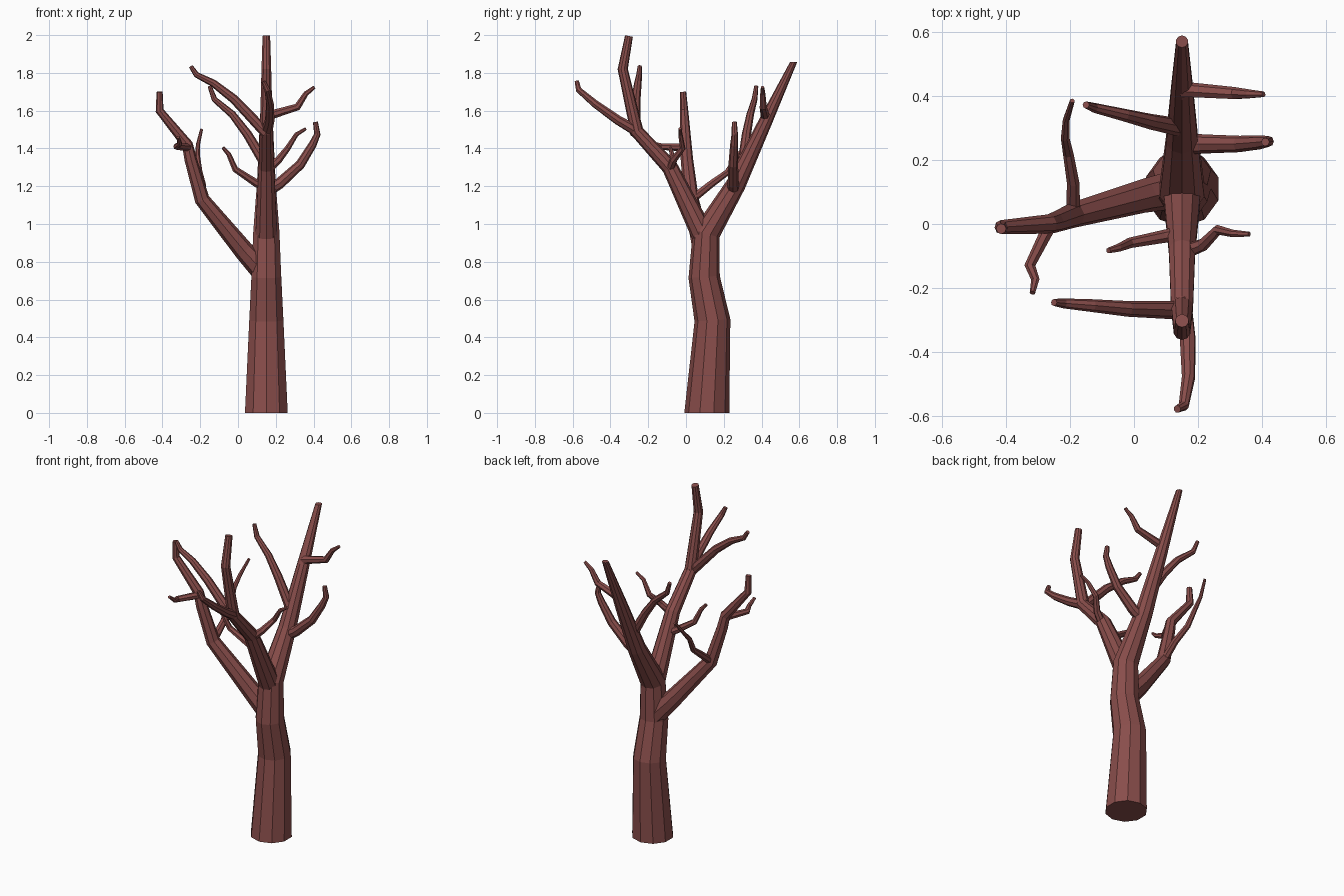
import bpy, bmesh, math
from mathutils import Vector

bark = bpy.data.materials.new("bark")
bark.diffuse_color = (0.25, 0.075, 0.07, 1)


def limb(name, pts, r0=None, r1=None, sides=8, flat_start=False, flat_end=False):
    """Tapered faceted tube through (x, y, z[, radius]) points, capped at both ends."""
    P = [Vector(p[:3]) for p in pts]
    n = len(P)
    if r0 is None:
        R = [p[3] for p in pts]
    else:
        R = [r0 + (r1 - r0) * i / (n - 1) for i in range(n)]
    seg = [(P[i + 1] - P[i]).normalized() for i in range(n - 1)]
    T = [seg[0]] + [(a + b).normalized() for a, b in zip(seg, seg[1:])] + [seg[-1]]
    up = Vector((0, 0, 1))
    if flat_start:
        T[0] = up
    if flat_end:
        T[-1] = up
    u = Vector((0, 1, 0))
    if abs(T[0].y) > 0.9:
        u = Vector((1, 0, 0))
    bm = bmesh.new()
    rings = []
    for p, r, t in zip(P, R, T):
        u = (u - t * u.dot(t)).normalized()
        v = t.cross(u)
        rings.append([bm.verts.new(p + r * (u * math.cos(a) + v * math.sin(a)))
                      for a in (2 * math.pi * k / sides for k in range(sides))])
    for a, b in zip(rings, rings[1:]):
        for k in range(sides):
            j = (k + 1) % sides
            bm.faces.new((a[k], a[j], b[j], b[k]))
    bm.faces.new(rings[0][::-1])
    bm.faces.new(rings[-1])
    me = bpy.data.meshes.new(name)
    bm.to_mesh(me)
    bm.free()
    me.materials.append(bark)
    ob = bpy.data.objects.new(name, me)
    bpy.context.collection.objects.link(ob)


# Trunk running into the rear fork
limb("trunk", [(.15, .11, 0, .119), (.15, .14, .49, .095), (.15, .096, .72, .083),
               (.15, .107, .95, .073), (.15, .265, 1.21, .052), (.15, .42, 1.54, .036),
               (.15, .57, 1.858, .019)], sides=10, flat_start=True, flat_end=True)

# Front fork
limb("front_fork", [(.15, .10, .92, .062), (.15, -.085, 1.30, .043), (.15, -.26, 1.49, .036),
                    (.15, -.335, 1.82, .027), (.15, -.302, 1.995, .021)], sides=10)

# Side bough on the left
limb("side_bough", [(.14, .11, .74, .062), (.03, .088, .86, .053), (-.19, .028, 1.13, .04),
                    (-.25, .005, 1.34, .033), (-.268, 0, 1.42, .03),
                    (-.415, -.01, 1.60, .022), (-.415, -.015, 1.70, .016)])

# Branches of the front fork
limb("front_branch_forward", [(.15, -.24, 1.48), (.168, -.36, 1.55), (.17, -.48, 1.635),
                              (.155, -.568, 1.71), (.135, -.578, 1.755)], .03, .012)
limb("front_branch_left", [(.15, -.27, 1.48), (-.02, -.265, 1.66), (-.13, -.255, 1.745),
                           (-.22, -.248, 1.79), (-.25, -.245, 1.835)], .029, .011)
limb("front_twig_left", [(.15, -.03, 1.19), (.09, -.04, 1.22), (-.015, -.06, 1.29),
                         (-.05, -.075, 1.37), (-.08, -.083, 1.405)], .025, .009, 7)
limb("front_twig_right", [(.15, -.09, 1.28), (.215, -.065, 1.34), (.262, -.018, 1.40),
                          (.31, -.03, 1.475), (.36, -.032, 1.505)], .024, .008, 7)

# Branches of the rear fork
limb("rear_branch_right", [(.16, .25, 1.18), (.22, .25, 1.215), (.33, .25, 1.315),
                           (.395, .255, 1.42), (.42, .258, 1.475), (.41, .256, 1.54)], .034, .013)
limb("rear_twig_right", [(.15, .42, 1.57), (.315, .408, 1.62), (.36, .406, 1.69),
                         (.405, .405, 1.725)], .025, .009, 7)
limb("rear_branch_left", [(.15, .30, 1.31), (.05, .32, 1.475), (-.03, .34, 1.58),
                          (-.125, .363, 1.66), (-.15, .372, 1.73)], .029, .011)

# Twigs of the side bough
limb("side_twig_back", [(-.19, .03, 1.13), (-.19, .13, 1.21), (-.205, .22, 1.275),
                        (-.215, .27, 1.36), (-.212, .325, 1.42), (-.193, .385, 1.50)],
     .023, .008, 7)
limb("side_twig_front", [(-.26, 0, 1.405), (-.325, -.13, 1.41), (-.308, -.175, 1.425),
                         (-.317, -.215, 1.46)], .022, .009, 7)
